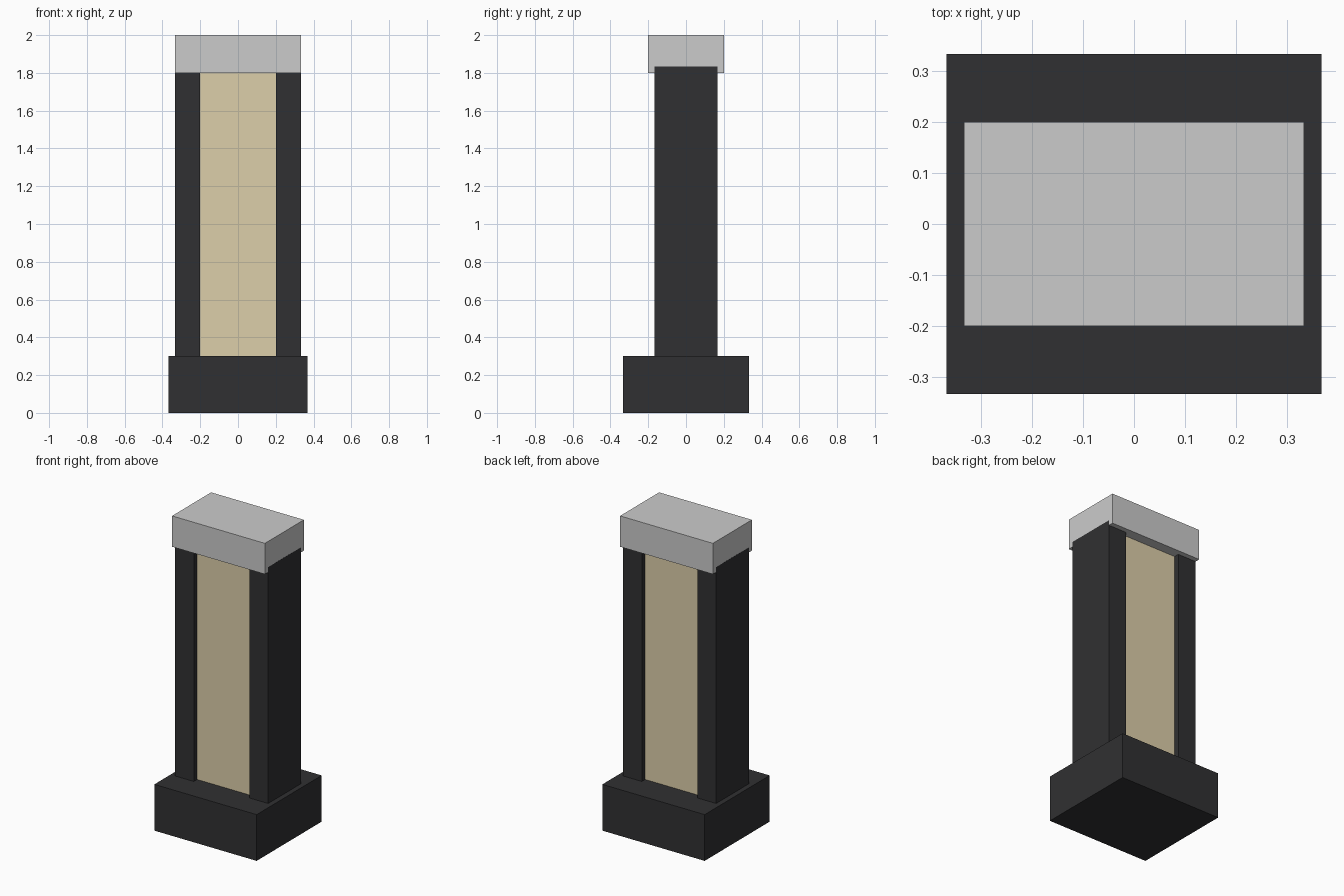
import bpy

if "Cube" in bpy.data.objects:
    bpy.data.objects.remove(bpy.data.objects["Cube"])


def material(name, color):
    mat = bpy.data.materials.new(name)
    mat.diffuse_color = (*color, 1)
    mat.use_nodes = True
    mat.node_tree.nodes["Principled BSDF"].inputs["Base Color"].default_value = mat.diffuse_color
    return mat


def box(name, x, y, z, mat=None):
    """Box from (min, max) ranges on each axis."""
    lo, hi = zip(x, y, z)
    center = [(a + b) / 2 for a, b in zip(lo, hi)]
    bpy.ops.mesh.primitive_cube_add(size=1, location=center)
    obj = bpy.context.object
    obj.name = name
    obj.scale = [b - a for a, b in zip(lo, hi)]
    bpy.ops.object.transform_apply(location=False, rotation=False, scale=True)
    if mat:
        obj.data.materials.append(mat)
    return obj


dark = material("dark_metal", (0.03, 0.03, 0.032))
cream = material("cream_panel", (0.72, 0.62, 0.40))

# Plinth and top cap
box("base", (-0.367, 0.367), (-0.333, 0.333), (0, 0.3), dark)
box("cap", (-0.333, 0.333), (-0.2, 0.2), (1.8, 2.0))

# Side posts, rising a little into the sides of the cap
for side, x in (("left", (-0.3335, -0.2)), ("right", (0.2, 0.3335))):
    box(side + "_post", x, (-0.167, 0.167), (0.267, 1.833), dark)

# Recessed panel between the posts
box("panel", (-0.2, 0.2), (-0.133, 0.133), (0.267, 1.833), cream)
